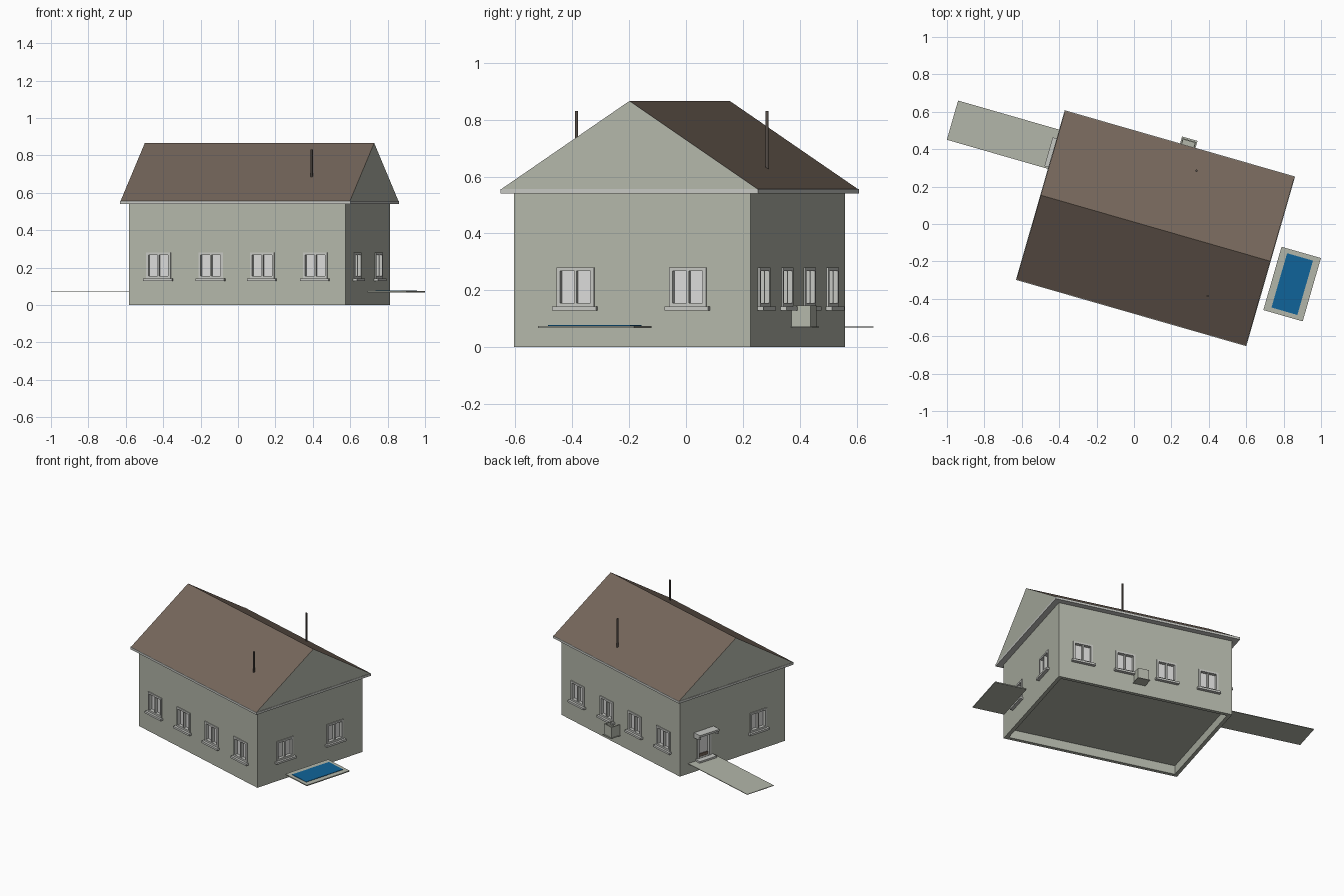
import bpy, bmesh, math
from mathutils import Matrix, Vector

if "Cube" in bpy.data.objects:
    bpy.data.objects.remove(bpy.data.objects["Cube"], do_unlink=True)


def material(name, rgb):
    m = bpy.data.materials.new(name)
    m.use_nodes = True
    m.diffuse_color = (*rgb, 1)
    bsdf = m.node_tree.nodes["Principled BSDF"]
    bsdf.inputs["Base Color"].default_value = (*rgb, 1)
    bsdf.inputs["Roughness"].default_value = 0.8
    return m


PLASTER = material("grey_green_plaster", (0.45, 0.47, 0.40))
ROOF = material("brown_roof", (0.18, 0.135, 0.105))
TRIM = material("pale_grey_trim", (0.56, 0.57, 0.54))
GLASS = material("white_glass", (0.70, 0.70, 0.69))
WATER = material("pool_blue", (0.005, 0.127, 0.32))
METAL = material("dark_flue", (0.09, 0.075, 0.065))

# The whole house is turned about the vertical axis
HOUSE = Matrix.Translation((0.115, -0.0225, 0)) @ Matrix.Rotation(math.radians(-16.05), 4, "Z")
LENGTH, WIDTH, WALL_TOP, GROUND = 1.205, 0.865, 0.54, 0.073
THICK = 0.025


def finish(name, bm, mats, matrix=HOUSE):
    bmesh.ops.recalc_face_normals(bm, faces=bm.faces[:])
    mesh = bpy.data.meshes.new(name)
    bm.transform(matrix)
    bm.to_mesh(mesh)
    bm.free()
    for m in mats:
        mesh.materials.append(m)
    ob = bpy.data.objects.new(name, mesh)
    bpy.context.collection.objects.link(ob)
    return ob


def boxes(name, mat, spans, matrix=HOUSE):
    """One object from boxes, each given as x, y and z ranges."""
    bm = bmesh.new()
    for span in spans:
        size = Matrix.Diagonal([b - a for a, b in span] + [1])
        mid = Matrix.Translation([(a + b) / 2 for a, b in span])
        bmesh.ops.create_cube(bm, size=1, matrix=mid @ size)
    return finish(name, bm, [mat], matrix)


def side(turns, dist):
    """Wall frame: x runs along the wall, -y points outward."""
    turn = Matrix.Rotation(turns * math.pi / 2, 4, "Z")
    return HOUSE @ turn @ Matrix.Translation((0, -dist, 0))


FRONT, RIGHT = side(0, WIDTH / 2), side(1, LENGTH / 2)
BACK, LEFT = side(2, WIDTH / 2), side(3, LENGTH / 2)
cutters = []


def cut(span, matrix=HOUSE):
    ob = boxes("wall_cutter", PLASTER, [span], matrix)
    ob.hide_render = True
    cutters.append(ob)


def ring(x, w, z0, z1, t, ys):
    """Four bars round an opening."""
    a, b = x - w / 2, x + w / 2
    return [((a, a + t), ys, (z0, z1)), ((b - t, b), ys, (z0, z1)),
            ((a + t, b - t), ys, (z0, z0 + t)), ((a + t, b - t), ys, (z1 - t, z1))]


def window(name, x, wall):
    w, z0, z1 = 0.136, 0.142, 0.28
    cut(((x - w / 2 + .006, x + w / 2 - .006), (-.05, .05), (z0 + .006, z1 - .006)), wall)
    bars = ring(x, w, z0, z1, 0.013, (-0.006, 0.024))
    bars.append(((x - .004, x + .004), (-.004, .024), (z0 + .013, z1 - .013)))
    boxes(name + "_frame", TRIM, bars, wall)
    boxes(name + "_glass", GLASS,
          [((x - w / 2 + .01, x + w / 2 - .01), (.017, .022), (z0 + .01, z1 - .01))], wall)
    boxes(name + "_sill", TRIM, [((x - .08, x + .08), (-.022, .01), (z0 - .014, z0))], wall)


# Walls, hollow and open below
walls = boxes("house_walls", PLASTER,
              [((-LENGTH / 2, LENGTH / 2), (-WIDTH / 2, WIDTH / 2), (0, WALL_TOP))])
cut(((THICK - LENGTH / 2, LENGTH / 2 - THICK), (THICK - WIDTH / 2, WIDTH / 2 - THICK), (-0.1, 0.7)))

# Windows
for i, x in enumerate((-0.437, -0.146, 0.14, 0.435)):
    window(f"front_window_{i + 1}", x, FRONT)
    window(f"back_window_{i + 1}", -x, BACK)
for i, x in enumerate((-0.207, 0.204)):
    window(f"right_window_{i + 1}", x, RIGHT)
window("left_window", 0.21, LEFT)

# Entrance
DOOR = -0.235
cut(((DOOR - .05, DOOR + .05), (-.05, .05), (GROUND, 0.245)), LEFT)
boxes("door_frame", TRIM, ring(DOOR, 0.112, GROUND, 0.25, 0.014, (-0.006, 0.024)), LEFT)
boxes("door_panel", GLASS, [((DOOR - .046, DOOR + .046), (.015, .022), (GROUND, 0.245))], LEFT)
boxes("door_kick_plate", ROOF,
      [((DOOR - .042, DOOR + .042), (.009, .015), (GROUND + .014, GROUND + .035))], LEFT)
boxes("door_step", TRIM, [((DOOR - .07, DOOR + .07), (-.045, 0), (GROUND, GROUND + .012))], LEFT)
boxes("door_canopy", TRIM,
      [((DOOR - .08, DOOR + .08), (-.06, 0), (0.262, 0.276)),
       ((DOOR - .08, DOOR - .066), (-.05, 0), (0.24, 0.262)),
       ((DOOR + .066, DOOR + .08), (-.05, 0), (0.24, 0.262))], LEFT)

# Apply the openings to the walls
for c in cutters:
    mod = walls.modifiers.new("opening", "BOOLEAN")
    mod.operation, mod.solver, mod.object = "DIFFERENCE", "EXACT", c
bpy.context.view_layer.update()
cut_mesh = bpy.data.meshes.new_from_object(
    walls.evaluated_get(bpy.context.evaluated_depsgraph_get()))
walls.modifiers.clear()
walls.data = cut_mesh
for c in cutters:
    bpy.data.objects.remove(c, do_unlink=True)

# Floor and eaves slab
boxes("floor", PLASTER, [((-LENGTH / 2 + .02, LENGTH / 2 - .02),
                          (-WIDTH / 2 + .02, WIDTH / 2 - .02), (0.062, 0.07))])
RL, RW, EAVES, RIDGE = 0.638, 0.469, 0.556, 0.866
boxes("eaves_slab", TRIM, [((-RL - .003, RL + .003), (-RW - .003, RW + .003), (WALL_TOP, EAVES))])

# Gabled roof: slopes brown, gable ends plaster
bm = bmesh.new()
ends = [[bm.verts.new((x, y, z)) for y, z in ((-RW, EAVES), (RW, EAVES), (0, RIDGE))]
        for x in (-RL, RL)]
for tri in ends:
    bm.faces.new(tri).material_index = 1
for i in range(3):
    j = (i + 1) % 3
    bm.faces.new((ends[0][i], ends[0][j], ends[1][j], ends[1][i]))
finish("roof", bm, [ROOF, PLASTER])

# Flue pipes
for name, x, y in (("front_flue", 0.369, -0.271), ("back_flue", 0.126, 0.356)):
    low, high = 0.60, 0.83
    bm = bmesh.new()
    bmesh.ops.create_cone(bm, cap_ends=True, segments=12, radius1=0.006, radius2=0.006,
                          depth=high - low,
                          matrix=Matrix.Translation((x, y, (low + high) / 2)))
    flue = finish(name, bm, [METAL])
    for p in flue.data.polygons:
        p.use_smooth = len(p.vertices) == 4

# Open box on the back wall
X = -0.044
boxes("wall_box", PLASTER,
      ring(X, 0.075, GROUND, 0.147, 0.006, (-0.07, 0))[:2]
      + [((X - .0315, X + .0315), (-.07, -.064), (GROUND, 0.147))], BACK)
boxes("wall_box_base", PLASTER,
      [((X - .043, X + .043), (-.078, 0), (GROUND - .004, GROUND))], BACK)

# Path and pool
boxes("path", PLASTER, [((-1.203, -LENGTH / 2), (0.146, 0.364), (GROUND - .004, GROUND))])
boxes("pool_surround", PLASTER, [((0.675, 0.894), (-0.261, 0.091), (GROUND - .006, GROUND + .001))])
boxes("pool_water", WATER, [((0.713, 0.857), (-0.236, 0.066), (GROUND, GROUND + .004))])
